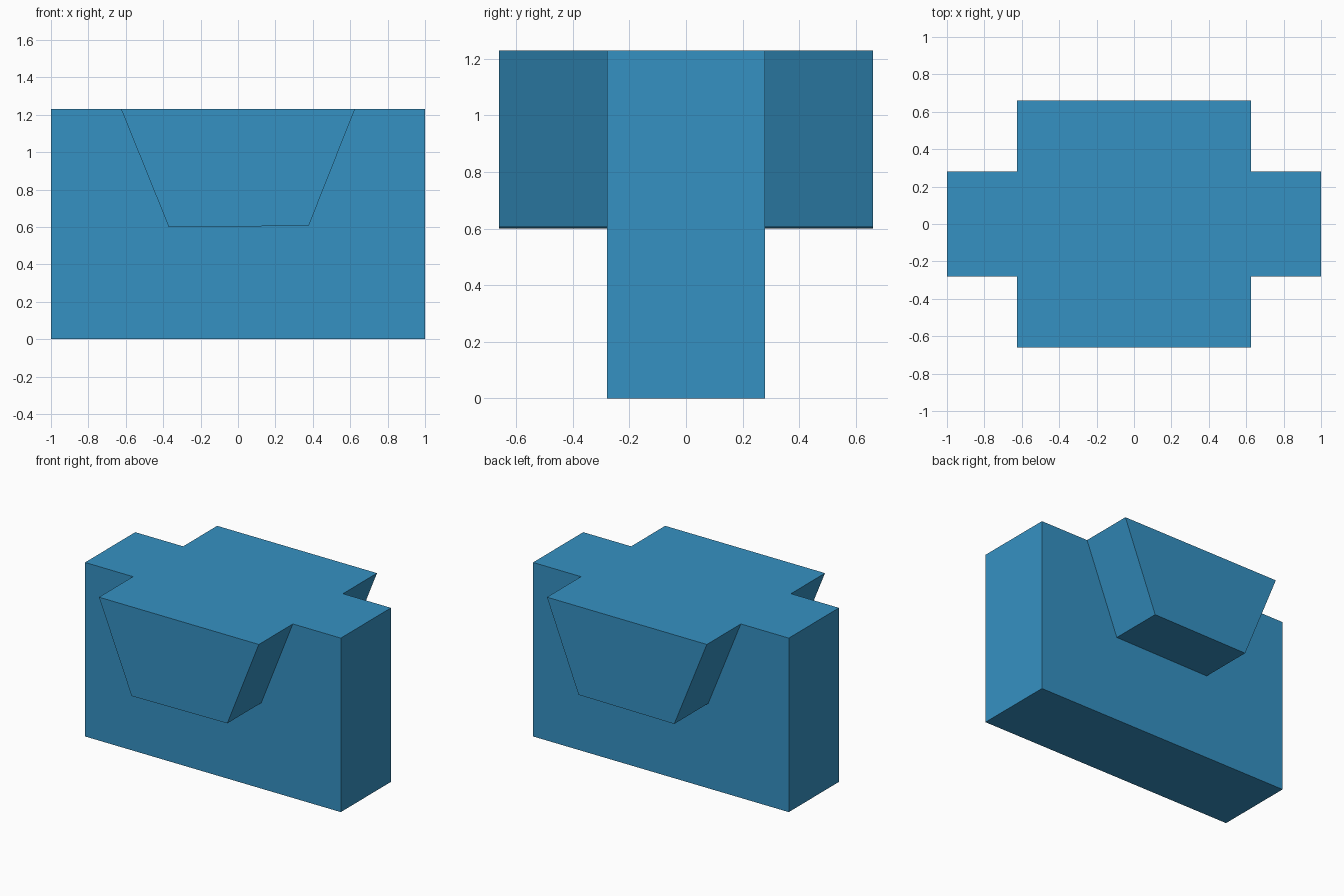
import bpy
import bmesh
from mathutils import Vector

cube = bpy.data.objects.get("Cube")
if cube:
    bpy.data.objects.remove(cube, do_unlink=True)

HEIGHT = 1.23

blue = bpy.data.materials.new("blue")
blue.use_nodes = True
colour = (0.036, 0.285, 0.545, 1.0)
blue.diffuse_color = colour
blue.node_tree.nodes["Principled BSDF"].inputs["Base Color"].default_value = colour


def extrude_profile(name, profile, y0, y1):
    """Extrude an (x, z) outline along y into a closed, flat-faced solid."""
    bm = bmesh.new()
    face = bm.faces.new([bm.verts.new((x, y0, z)) for x, z in profile])
    result = bmesh.ops.extrude_face_region(bm, geom=[face], use_keep_orig=True)
    moved = [g for g in result["geom"] if isinstance(g, bmesh.types.BMVert)]
    bmesh.ops.translate(bm, vec=Vector((0, y1 - y0, 0)), verts=moved)
    bmesh.ops.recalc_face_normals(bm, faces=bm.faces[:])
    mesh = bpy.data.meshes.new(name)
    bm.to_mesh(mesh)
    bm.free()
    mesh.materials.append(blue)
    obj = bpy.data.objects.new(name, mesh)
    bpy.context.collection.objects.link(obj)
    return obj


# Upright main block
extrude_profile("main_block",
                [(-1, 0), (1, 0), (1, HEIGHT), (-1, HEIGHT)], -0.28, 0.28)

# Tapered lugs on the front and back, flush with the top
lugs = extrude_profile("tapered_lugs",
                       [(-0.37, 0.60), (0.378, 0.606),
                        (0.625, HEIGHT), (-0.625, HEIGHT)], -0.66, -0.28)
mirror = lugs.modifiers.new("front_to_back", "MIRROR")
mirror.use_axis = (False, True, False)
mirror.use_mirror_merge = False
